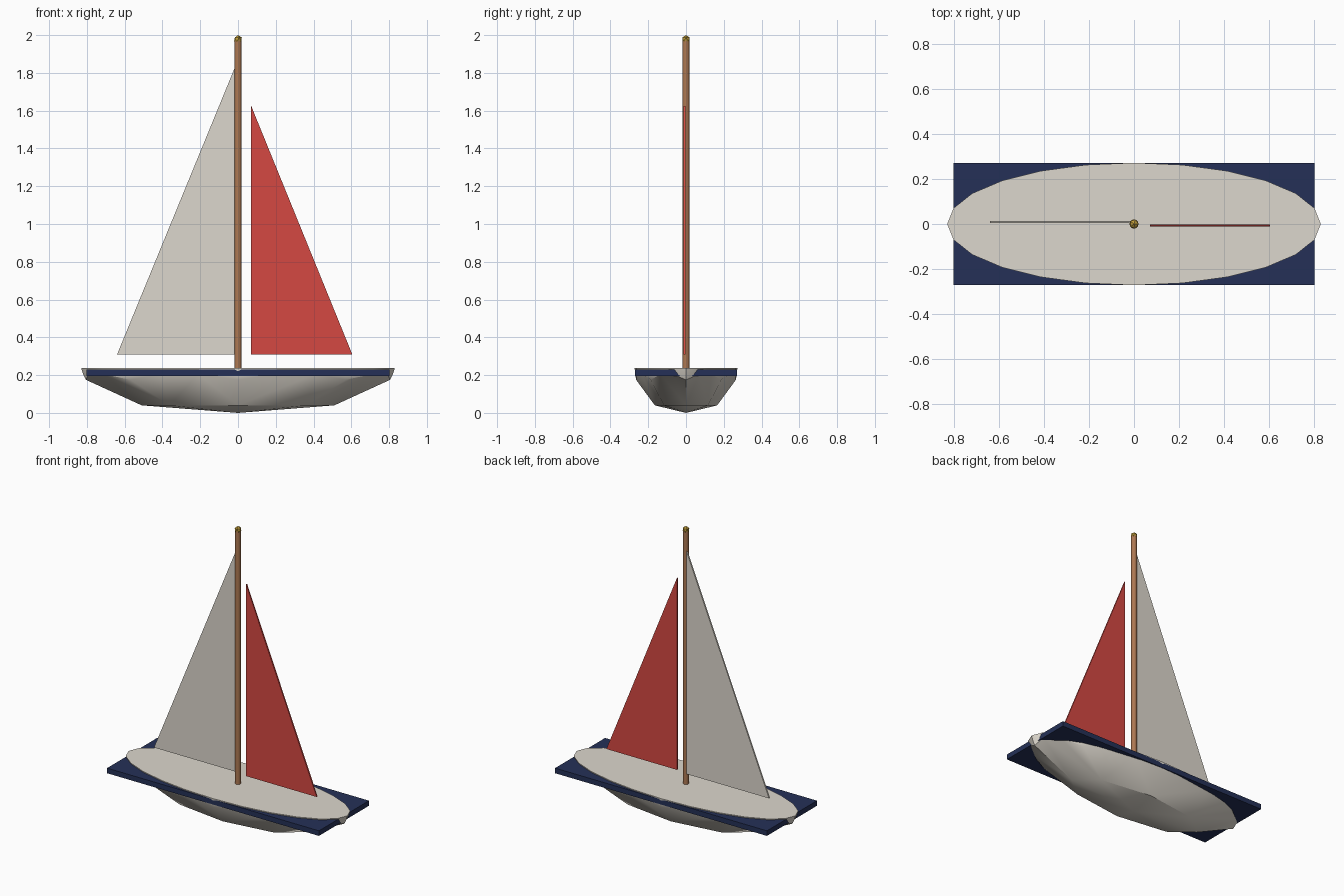
import bpy, bmesh, math

if "Cube" in bpy.data.objects:
    bpy.data.objects.remove(bpy.data.objects["Cube"])


def material(name, rgb):
    m = bpy.data.materials.new(name)
    m.diffuse_color = (*rgb, 1)
    m.use_nodes = True
    m.node_tree.nodes["Principled BSDF"].inputs["Base Color"].default_value = m.diffuse_color
    return m


CREAM = material("cream", (0.72, 0.68, 0.61))
NAVY = material("navy", (0.018, 0.030, 0.095))
RED = material("red", (0.66, 0.065, 0.055))
WOOD = material("wood", (0.42, 0.19, 0.085))
GOLD = material("gold", (0.52, 0.33, 0.04))


def finish(bm, name, mat, smooth=None):
    bmesh.ops.recalc_face_normals(bm, faces=bm.faces)
    me = bpy.data.meshes.new(name)
    bm.to_mesh(me)
    bm.free()
    me.materials.append(mat)
    ob = bpy.data.objects.new(name, me)
    bpy.context.collection.objects.link(ob)
    if smooth:
        bpy.ops.object.select_all(action='DESELECT')
        ob.select_set(True)
        bpy.context.view_layer.objects.active = ob
        bpy.ops.object.shade_smooth_by_angle(angle=math.radians(smooth))
    return ob


def sail(name, mat, corners, y0, y1):
    """Thin triangular plate in the xz plane."""
    bm = bmesh.new()
    face = bm.faces.new([bm.verts.new((x, y0, z)) for x, z in corners])
    ext = bmesh.ops.extrude_face_region(bm, geom=[face])
    moved = [g for g in ext["geom"] if isinstance(g, bmesh.types.BMVert)]
    bmesh.ops.translate(bm, verts=moved, vec=(0, y1 - y0, 0))
    finish(bm, name, mat)


# Hull: coarse half ellipsoid, rings of (z, half length, half width, sides)
bm = bmesh.new()
bm.verts.new((0, 0, 0))
for z, rx, ry, n in [(0.04, 0.51, 0.165, 8), (0.175, 0.805, 0.264, 8),
                     (0.205, 0.82, 0.269, 24), (0.237, 0.83, 0.272, 24)]:
    for i in range(n):
        a = math.tau * i / n
        bm.verts.new((rx * math.cos(a), ry * math.sin(a), z))
bmesh.ops.convex_hull(bm, input=bm.verts)
bmesh.ops.dissolve_limit(bm, angle_limit=0.01, verts=bm.verts, edges=bm.edges)
finish(bm, "hull", CREAM, 30)

# Navy band: flat plate through the hull
bm = bmesh.new()
bmesh.ops.create_cube(bm, size=1)
bmesh.ops.scale(bm, vec=(1.606, 0.541, 0.035), verts=bm.verts)
bmesh.ops.translate(bm, vec=(0, 0, 0.2125), verts=bm.verts)
finish(bm, "hull_band", NAVY)

# Mast
bm = bmesh.new()
bmesh.ops.create_cone(bm, cap_ends=True, segments=12, radius1=0.018,
                      radius2=0.018, depth=1.76)
bmesh.ops.translate(bm, vec=(0, 0, 1.10), verts=bm.verts)
finish(bm, "mast", WOOD, 40)

# Gold ball on the mast top
bm = bmesh.new()
bmesh.ops.create_icosphere(bm, subdivisions=1, radius=0.023)
bmesh.ops.translate(bm, vec=(0, 0, 1.977), verts=bm.verts)
finish(bm, "mast_ball", GOLD)

# Sails
sail("main_sail", CREAM, [(-0.64, 0.31), (-0.012, 0.31), (-0.012, 1.84)], 0.004, 0.014)
sail("front_sail", RED, [(0.07, 0.31), (0.605, 0.31), (0.07, 1.625)], -0.012, -0.002)
